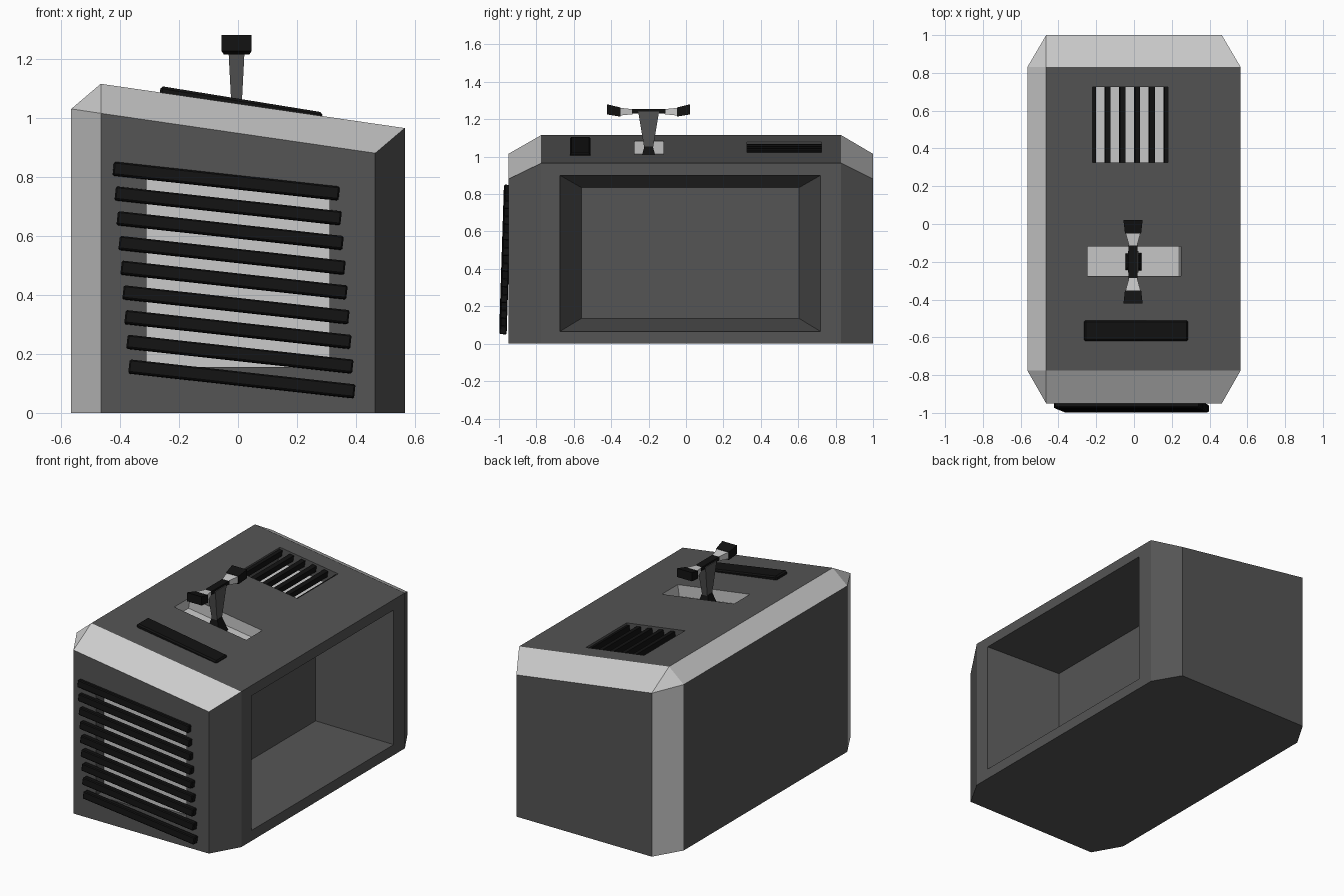
import bpy, bmesh, math
from mathutils import Matrix, Vector

if "Cube" in bpy.data.objects:
    bpy.data.objects.remove(bpy.data.objects["Cube"])


def material(name, v):
    m = bpy.data.materials.new(name)
    m.diffuse_color = (v, v, v, 1)
    m.use_nodes = True
    m.node_tree.nodes["Principled BSDF"].inputs["Base Color"].default_value = m.diffuse_color
    return m


DARK = material("dark_grey", 0.09)
LIGHT = material("light_grey", 0.55)
BLACK = material("black", 0.006)


def hull(name, pts, mat, bevel=0.0):
    """Convex flat-faced solid through the given points."""
    bm = bmesh.new()
    for p in pts:
        bm.verts.new(p)
    bmesh.ops.convex_hull(bm, input=bm.verts[:])
    bmesh.ops.dissolve_limit(bm, angle_limit=math.radians(1.0),
                             verts=bm.verts[:], edges=bm.edges[:])
    bmesh.ops.recalc_face_normals(bm, faces=bm.faces[:])
    if bevel:
        bmesh.ops.bevel(bm, geom=bm.edges[:], offset=bevel, segments=1,
                        affect='EDGES')
    me = bpy.data.meshes.new(name)
    bm.to_mesh(me)
    bm.free()
    me.materials.append(mat)
    ob = bpy.data.objects.new(name, me)
    bpy.context.collection.objects.link(ob)
    return ob


def box(name, lo, hi, mat, M=Matrix(), bevel=0.0):
    pts = [M @ Vector((x, y, z)) for x in (lo[0], hi[0])
           for y in (lo[1], hi[1]) for z in (lo[2], hi[2])]
    return hull(name, pts, mat, bevel)


def post(name, c, z0, h0, z1, h1, mat):
    """Tapered rectangular block between two heights."""
    return hull(name, [(c[0] + sx * h[0], c[1] + sy * h[1], z)
                       for z, h in ((z0, h0), (z1, h1))
                       for sx in (-1, 1) for sy in (-1, 1)], mat)


def cut(target, cutter):
    cutter.hide_render = True
    mod = target.modifiers.new("cut", 'BOOLEAN')
    mod.operation = 'DIFFERENCE'
    mod.solver = 'EXACT'
    mod.material_mode = 'TRANSFER'
    mod.object = cutter
    bpy.context.view_layer.objects.active = target
    bpy.ops.object.modifier_apply(modifier=mod.name)
    bpy.data.objects.remove(cutter)


# Housing: chamfered box with a top sloping down to the right
pts = []
for y_end, y_in in ((-0.95, -0.775), (1.0, 0.83)):
    for x, y, z in ((-0.465, y_end, 1.015), (0.465, y_end, 0.88),
                    (0.565, y_in, 0.965), (-0.565, y_in, 1.03)):
        pts += [(x, y, 0), (x, y, z)]
    pts.append((-0.465, y_in, 1.115))
body = hull("housing", pts, DARK)
body.data.materials.append(LIGHT)
for f in body.data.polygons:
    n = f.normal
    chamfer = max(abs(c) for c in n) < 0.97
    if chamfer and not (n.x > 0.5 and abs(n.z) < 0.2):
        f.material_index = 1

# Tapered recess in the right side
cut(body, hull("side_cutter",
               [(x, y, z) for x, ys, zs in
                ((0.11, (-0.56, 0.605), (0.135, 0.835)),
                 (0.665, (-0.70, 0.745), (0.05, 0.915)))
                for y in ys for z in zs], DARK))

# Front vent opening with a light panel inside
front = [(-0.31, 0.155), (0.31, 0.155), (0.31, 0.74), (-0.31, 0.81)]
cut(body, hull("front_cutter", [(x, y, z) for x, z in front
                                for y in (-1.1, -0.86)], DARK))
hull("front_vent_panel", [(x, y, z) for x, z in front
                          for y in (-0.87, -0.855)], LIGHT)

# Top openings, made in the frame of the sloping top
TOP = Matrix.Translation((0, 0, 1.047)) @ Matrix.Rotation(math.atan(0.1456), 4, 'Y')
cut(body, box("vent_cutter", (-0.222, 0.325, -0.1), (0.182, 0.725, 0.1), DARK, TOP))
box("top_vent_panel", (-0.222, 0.325, -0.105), (0.182, 0.725, -0.09), LIGHT, TOP)
cut(body, box("slot_cutter", (-0.248, -0.275, -0.07), (0.252, -0.12, 0.1), LIGHT, TOP))

# Top vent bars
for i in range(6):
    x = -0.216 + i * 0.079
    box(f"top_vent_bar_{i + 1}", (x - 0.014, 0.32, -0.05), (x + 0.014, 0.73, -0.012),
        BLACK, TOP)

# Strip on top
STRIP = Matrix.Translation((0.01, -0.565, 1.046)) @ Matrix.Rotation(math.radians(9.2), 4, 'Y')
box("top_strip", (-0.278, -0.055, -0.025), (0.278, 0.055, 0.017), BLACK, STRIP, 0.008)

# Slanted front slats
for i in range(9):
    t = i / 8
    M = (Matrix.Translation((-0.04 + 0.053 * t, -0.955 - 0.022 * t, 0.785 - 0.67 * t))
         @ Matrix.Rotation(math.radians(6.3), 4, 'Y')
         @ Matrix.Rotation(math.radians(-5), 4, 'X'))
    box(f"front_slat_{i + 1}", (-0.385, -0.019, -0.023), (0.385, 0.019, 0.023),
        BLACK, M, 0.005)

# Lever: base, stem and crossbar
C = (-0.005, -0.2)
post("lever_base", C, 0.97, (0.045, 0.047), 1.055, (0.02, 0.022), BLACK)
post("lever_stem", C, 1.05, (0.018, 0.024), 1.242, (0.028, 0.056), DARK)
box("lever_crossbar", (C[0] - 0.023, C[1] - 0.09, 1.232),
    (C[0] + 0.023, C[1] + 0.09, 1.254), BLACK)

# Flared grip ends, mirrored about the stem
for s, side in ((-1, "front"), (1, "back")):
    def flare(name, sections, mat):
        hull(name, [(C[0] + sx * w, C[1] + s * d, z) for d, w, z0, z1 in sections
                    for sx in (-1, 1) for z in (z0, z1)], mat)
    flare(f"grip_neck_{side}", ((0.085, 0.021, 1.227, 1.254),
                                (0.153, 0.040, 1.220, 1.261)), LIGHT)
    flare(f"grip_end_{side}", ((0.151, 0.043, 1.214, 1.263),
                               (0.222, 0.051, 1.226, 1.280)), BLACK)
